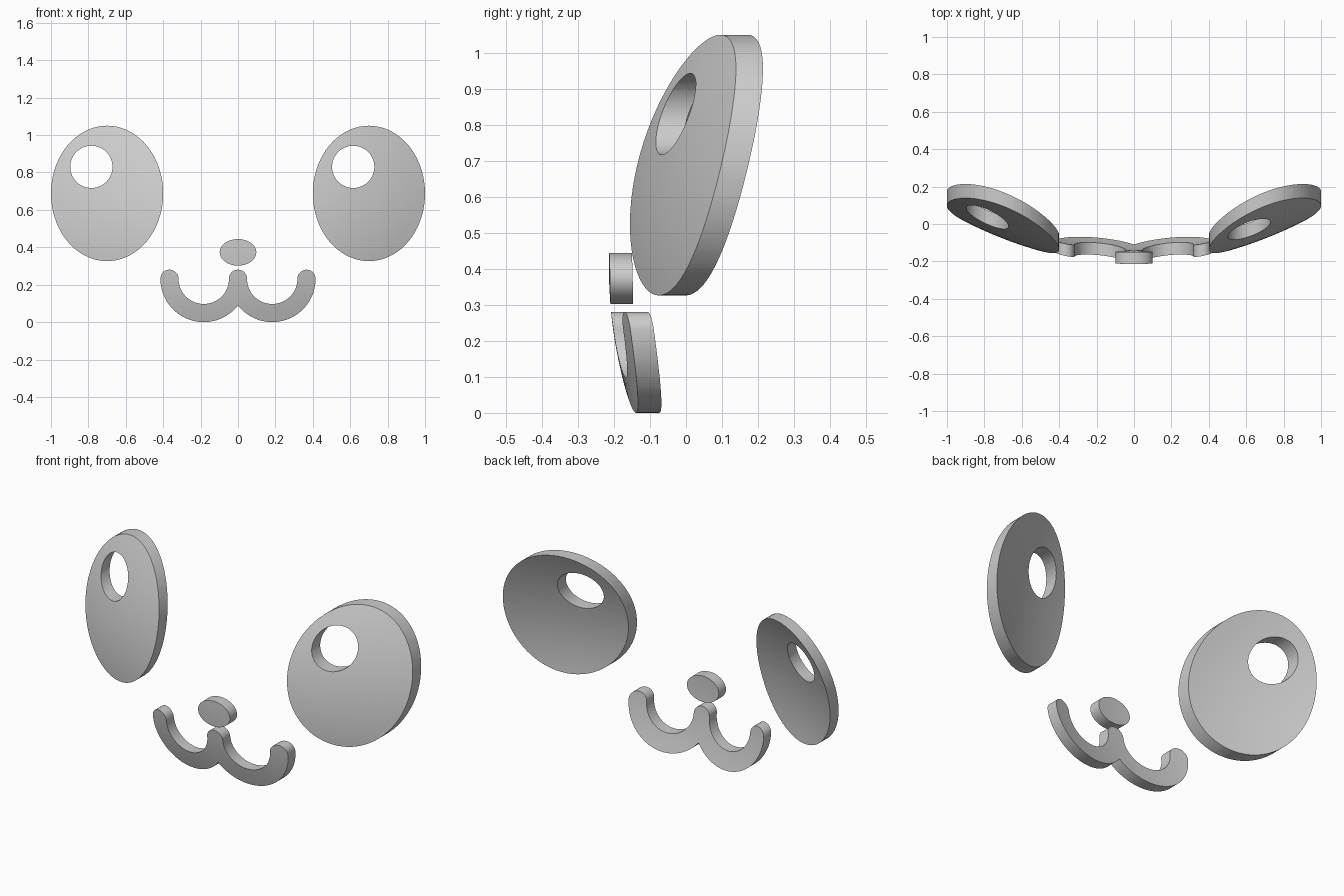
import bpy, bmesh
from math import sin, cos, radians, acos, degrees
from mathutils import Vector

if "Cube" in bpy.data.objects:
    bpy.data.objects.remove(bpy.data.objects["Cube"])

grey = bpy.data.materials.new("plain grey")
grey.use_nodes = True
colour = (0.6, 0.6, 0.6, 1)
grey.diffuse_color = colour
grey.node_tree.nodes["Principled BSDF"].inputs["Base Color"].default_value = colour


def face_depth(x, z):
    """Shared domed surface that every part is wrapped onto."""
    return -0.214 + 0.278 * x * x + 0.41 * (z - 0.4) ** 2


def arc(cx, cz, rx, rz, start, end, steps):
    """Points along an elliptical arc, both ends included."""
    angles = [radians(start + (end - start) * i / steps) for i in range(steps + 1)]
    return [(cx + rx * cos(a), cz + rz * sin(a)) for a in angles]


def ellipse(cx, cz, rx, rz, steps=72):
    return arc(cx, cz, rx, rz, 0, 360, steps)[:-1]


def wrapped_plate(name, outlines, thickness, spacing=0.05):
    """Fill the outlines, slice them finely, thicken and bend onto the dome."""
    bm = bmesh.new()
    for loop in outlines:
        verts = [bm.verts.new((x, 0, z)) for x, z in loop]
        for i, v in enumerate(verts):
            bm.edges.new((verts[i - 1], v))
    bmesh.ops.triangle_fill(bm, edges=bm.edges[:], use_beauty=True, normal=(0, -1, 0))
    # slices give the flat fill enough points to curve
    for axis in (Vector((1, 0, 0)), Vector((0, 0, 1))):
        for i in range(-20, 23):
            bmesh.ops.bisect_plane(bm, geom=bm.verts[:] + bm.edges[:] + bm.faces[:],
                                   dist=0.0005, plane_co=axis * (i * spacing), plane_no=axis)
    result = bmesh.ops.extrude_face_region(bm, geom=bm.faces[:], use_keep_orig=True)
    back = [g for g in result["geom"] if isinstance(g, bmesh.types.BMVert)]
    bmesh.ops.translate(bm, verts=back, vec=(0, thickness, 0))
    for v in bm.verts:
        v.co.y += face_depth(v.co.x, v.co.z)
    bmesh.ops.recalc_face_normals(bm, faces=bm.faces[:])
    mesh = bpy.data.meshes.new(name)
    bm.to_mesh(mesh)
    bm.free()
    mesh.materials.append(grey)
    obj = bpy.data.objects.new(name, mesh)
    bpy.context.collection.objects.link(obj)
    bpy.ops.object.select_all(action="DESELECT")
    obj.select_set(True)
    bpy.context.view_layer.objects.active = obj
    bpy.ops.object.shade_smooth_by_angle(angle=radians(35))
    return obj


# Eyes: ovals, each with a round highlight hole on the same side
for name, x in (("right_eye", -0.7), ("left_eye", 0.7)):
    wrapped_plate(name, [ellipse(x, 0.688, 0.3, 0.362),
                         ellipse(x - 0.084, 0.83, 0.113, 0.113, 48)], 0.075)

# Nose: small oval
wrapped_plate("nose", [ellipse(0, 0.373, 0.098, 0.071, 48)], 0.063)

# Mouth: two joined round-ended arcs, one half traced then mirrored
cx, cz, outer, inner = 0.183, 0.232, 0.232, 0.135
cap = (outer - inner) / 2
valley = -degrees(acos(-cx / outer))
half = arc(cx, cz, outer, outer, valley, 0, 32)
half += arc(cx + inner + cap, cz, cap, cap, 0, 180, 14)[1:]
half += arc(cx, cz, inner, inner, 0, -180, 32)[1:]
half += arc(0, cz, cap, cap, 0, 90, 8)[1:]
mirrored = [(-x, z) for x, z in reversed(half[1:-1])]
wrapped_plate("mouth", [half + mirrored], 0.065)
